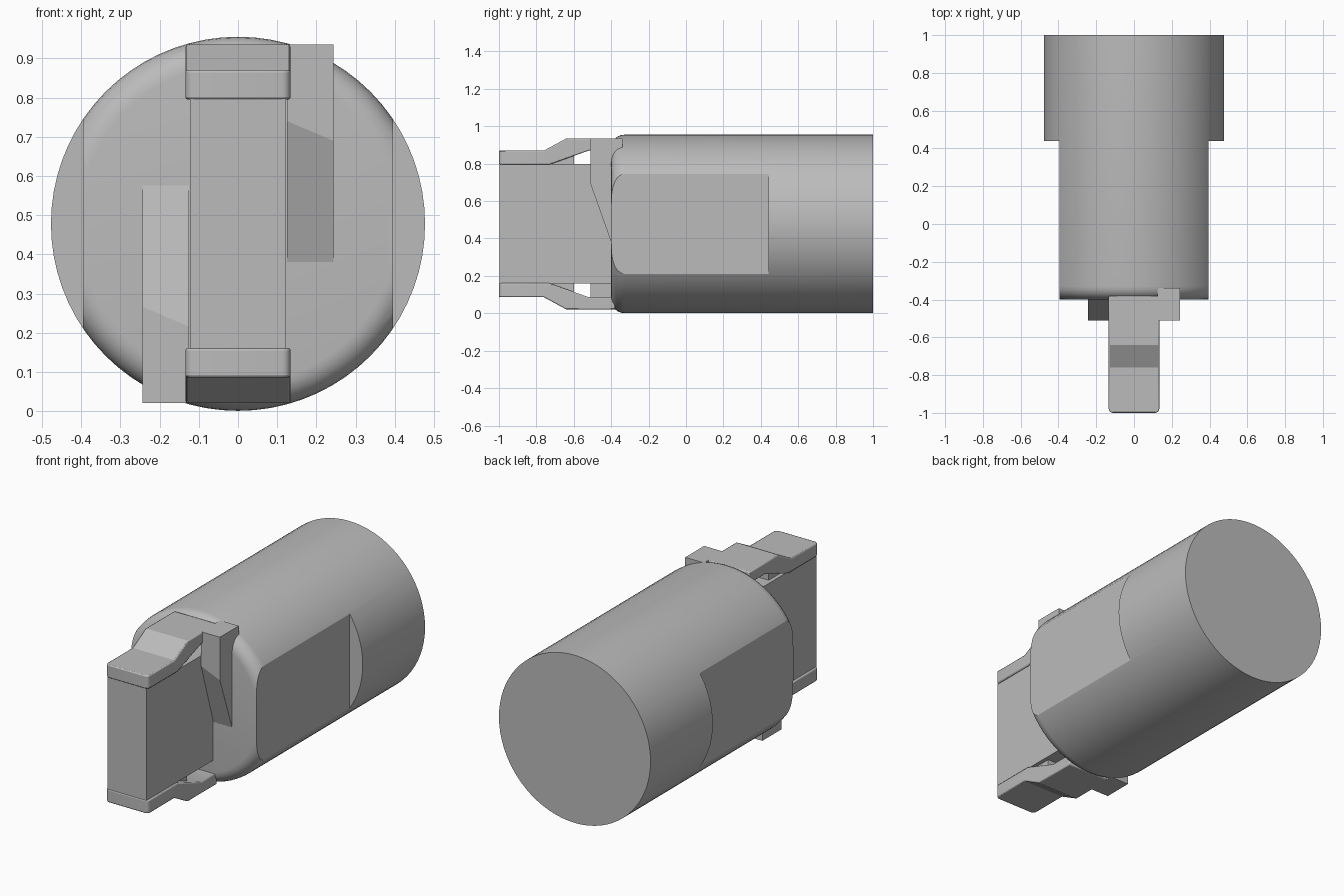
import bpy, bmesh, math
from mathutils import Matrix, Vector

cube = bpy.data.objects.get("Cube")
if cube:
    bpy.data.objects.remove(cube, do_unlink=True)

CZ = 0.478      # height of the body axis
RADIUS = 0.477

grey = bpy.data.materials.new("plain grey")
grey.use_nodes = True
colour = (0.5, 0.5, 0.5, 1)
grey.diffuse_color = colour
grey.node_tree.nodes["Principled BSDF"].inputs["Base Color"].default_value = colour


def finish(name, bm, flip=False):
    """Turn a bmesh into an object; flip gives the half-turned copy about the body axis."""
    if flip:
        axis = Vector((0, 0, CZ))
        bmesh.ops.rotate(bm, verts=bm.verts, cent=axis, matrix=Matrix.Rotation(math.pi, 3, 'Y'))
    bmesh.ops.recalc_face_normals(bm, faces=bm.faces)
    mesh = bpy.data.meshes.new(name)
    bm.to_mesh(mesh)
    bm.free()
    mesh.materials.append(grey)
    ob = bpy.data.objects.new(name, mesh)
    bpy.context.collection.objects.link(ob)
    return ob


def loft(x0, side0, x1, side1):
    """Join two (y, z) outlines placed at x0 and x1."""
    bm = bmesh.new()
    a = [bm.verts.new((x0, y, z)) for y, z in side0]
    b = [bm.verts.new((x1, y, z)) for y, z in side1]
    bm.faces.new(a)
    bm.faces.new(b)
    for i in range(len(a)):
        j = (i + 1) % len(a)
        bm.faces.new((a[i], a[j], b[j], b[i]))
    return bm


def box(x, y0, y1, z0, z1):
    outline = [(y0, z0), (y1, z0), (y1, z1), (y0, z1)]
    return loft(-x, outline, x, outline)


def smooth(ob, degrees):
    bpy.ops.object.select_all(action='DESELECT')
    ob.select_set(True)
    bpy.context.view_layer.objects.active = ob
    bpy.ops.object.shade_smooth_by_angle(angle=math.radians(degrees))


# Round body with a softened front rim
bm = bmesh.new()
bmesh.ops.create_cone(bm, cap_ends=True, segments=72, radius1=RADIUS, radius2=RADIUS, depth=1.4,
                      matrix=Matrix.Translation((0, 0.3, CZ)) @ Matrix.Rotation(math.pi / 2, 4, 'X'))
rim = [e for e in bm.edges if all(v.co.y < 0 for v in e.verts)]
bmesh.ops.bevel(bm, geom=rim, offset=0.07, segments=6, profile=0.5, affect='EDGES')
body = finish("body", bm)

# Flats milled into both sides of the body
bpy.context.view_layer.objects.active = body
for side in (-1, 1):
    bm = box(0.1, -0.6, 0.44, -0.2, 1.2)
    bmesh.ops.translate(bm, verts=bm.verts, vec=(side * 0.495, 0, 0))
    cutter = finish("flat_cutter", bm)
    cutter.hide_render = True
    cut = body.modifiers.new("flat", 'BOOLEAN')
    cut.operation = 'DIFFERENCE'
    cut.solver = 'EXACT'
    cut.object = cutter
    bpy.ops.object.modifier_apply(modifier=cut.name)
    bpy.data.objects.remove(cutter, do_unlink=True)
smooth(body, 25)

# Central blade
finish("blade", box(0.123, -0.998, -0.38, 0.16, 0.797))

# Cranked clips above and below the blade, with wedges beside them
clip_outline = [(-1, 0.795), (-1, 0.87), (-0.76, 0.87), (-0.64, 0.935),
                (-0.38, 0.935), (-0.38, 0.87), (-0.52, 0.87), (-0.73, 0.795)]
inner_side = [(-0.51, 0.935), (-0.51, 0.74), (-0.4, 0.38), (-0.34, 0.38), (-0.34, 0.935)]
outer_side = [(-0.51, 0.935), (-0.51, 0.69), (-0.4, 0.38), (-0.34, 0.38), (-0.34, 0.935)]

for prefix, flip in (("upper", False), ("lower", True)):
    bm = loft(-0.134, clip_outline, 0.134, clip_outline)
    front = [e for e in bm.edges if all(v.co.y < -0.99 for v in e.verts)
             and abs(e.verts[0].co.x - e.verts[1].co.x) < 0.01]
    bmesh.ops.bevel(bm, geom=front, offset=0.022, segments=4, profile=0.5, affect='EDGES')
    clip = finish(prefix + "_clip", bm, flip)
    soft = clip.modifiers.new("soft edges", 'BEVEL')
    soft.width = 0.006
    soft.segments = 2
    soft.limit_method = 'ANGLE'
    soft.angle_limit = math.radians(50)
    smooth(clip, 25)

    # Rib closing the front of the gap under the clip
    finish(prefix + "_rib", box(0.1, -0.72, -0.6, 0.78, 0.84), flip)
    finish(prefix + "_wedge", loft(0.125, inner_side, 0.243, outer_side), flip)
